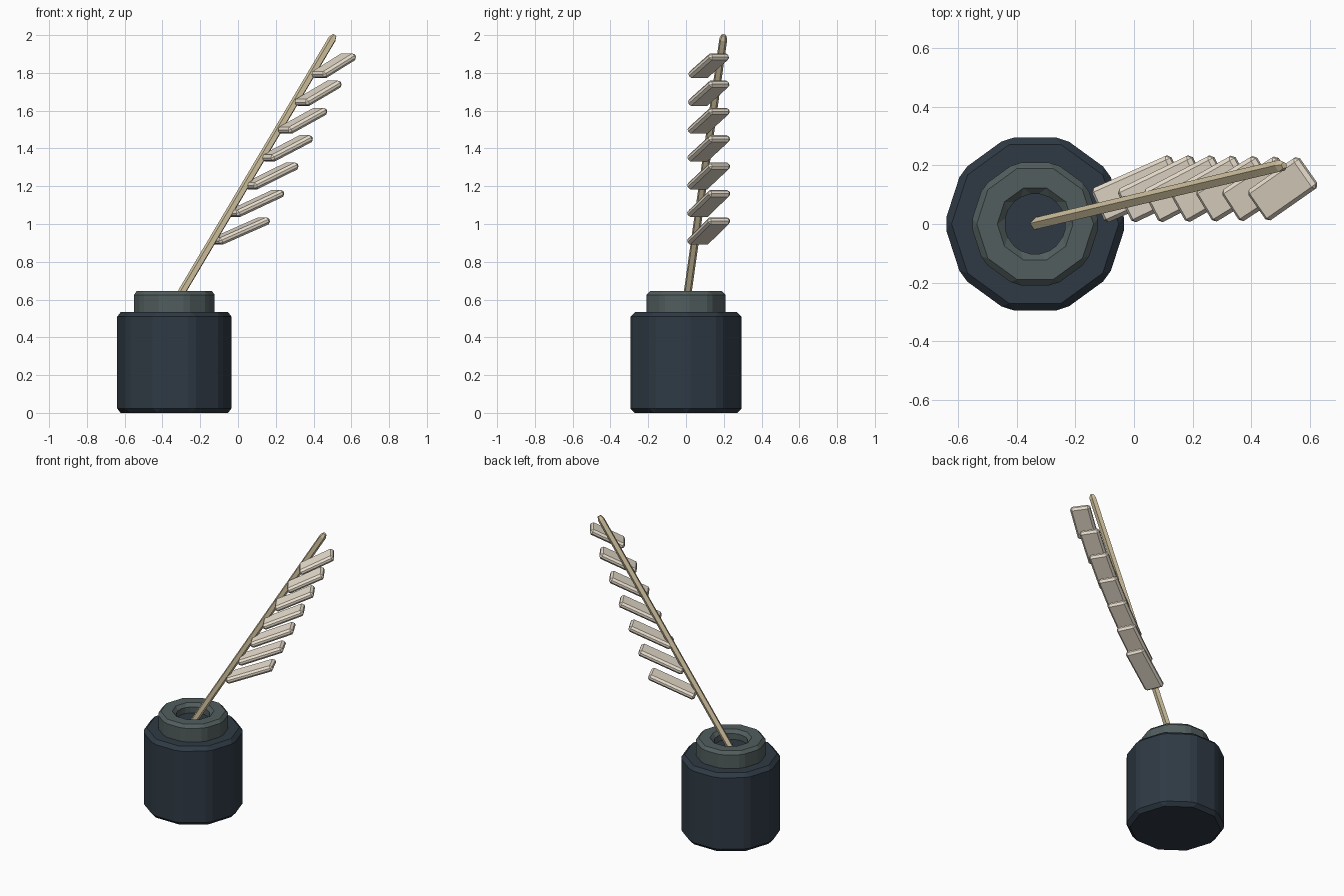
import bpy, bmesh, math
from mathutils import Vector, Matrix

if "Cube" in bpy.data.objects:
    bpy.data.objects.remove(bpy.data.objects["Cube"])


def material(name, rgb):
    m = bpy.data.materials.new(name)
    m.diffuse_color = (*rgb, 1)
    m.use_nodes = True
    m.node_tree.nodes["Principled BSDF"].inputs["Base Color"].default_value = m.diffuse_color
    return m


BLUE = material("dark_glass", (0.028, 0.042, 0.058))
GREY = material("neck_grey", (0.085, 0.11, 0.11))
TAN = material("shaft_tan", (0.66, 0.56, 0.36))
CREAM = material("barb_cream", (0.82, 0.74, 0.62))
POT_X = -0.337


def make(name, bm, mat, bevel=0):
    bmesh.ops.recalc_face_normals(bm, faces=bm.faces)
    me = bpy.data.meshes.new(name)
    bm.to_mesh(me)
    bm.free()
    me.materials.append(mat)
    ob = bpy.data.objects.new(name, me)
    bpy.context.collection.objects.link(ob)
    if bevel:
        mod = ob.modifiers.new("bevel", 'BEVEL')
        mod.width = bevel
        mod.segments = 1
        mod.limit_method = 'ANGLE'
    return ob


def lathe(profile, sides, closed=False):
    """Spin (radius, z) points; closed joins last ring to first, otherwise caps the ends."""
    bm = bmesh.new()
    rings = [[bm.verts.new((r * math.cos(2 * math.pi * i / sides),
                            r * math.sin(2 * math.pi * i / sides), z))
              for i in range(sides)] for r, z in profile]
    pairs = list(zip(rings, rings[1:]))
    if closed:
        pairs.append((rings[-1], rings[0]))
    else:
        bm.faces.new(rings[0][::-1])
        bm.faces.new(rings[-1])
    for a, b in pairs:
        for i in range(sides):
            j = (i + 1) % sides
            bm.faces.new((a[i], a[j], b[j], b[i]))
    return bm


# Inkwell body
body = make("inkwell_body", lathe([(0.31, 0), (0.31, 0.533)], 10), BLUE, 0.024)
body.location.x = POT_X

# Neck ring with an open mouth
neck = make("inkwell_neck", lathe([(0.22, 0.49), (0.22, 0.645),
                                   (0.108, 0.645), (0.108, 0.49)], 10, True), GREY, 0.02)
neck.location.x = POT_X

# Ink surface inside the neck
ink = make("ink", lathe([(0.112, 0.5), (0.112, 0.585)], 10), BLUE)
ink.location.x = POT_X

# Quill shaft, leaning out of the mouth
base, tip = Vector((-0.335, 0, 0.575)), Vector((0.512, 0.2, 2.0))
axis = tip - base
n = axis.length
shaft = make("quill_shaft", lathe([(0.022, 0), (0.022, n - 0.025), (0.012, n)], 5), TAN)
shaft.matrix_world = Matrix.Translation(base) @ axis.to_track_quat('Z', 'Y').to_matrix().to_4x4()

# Barbs: bevelled slabs, shorter and steeper towards the tip
COUNT = 7
for i in range(COUNT):
    t = i / (COUNT - 1)
    size = (0.315 - 0.08 * t, 0.128, 0.04)
    bm = bmesh.new()
    bmesh.ops.create_cube(bm, size=1)
    bmesh.ops.scale(bm, vec=size, verts=bm.verts)
    barb = make(f"quill_barb_{i + 1}", bm, CREAM, 0.013)
    barb.location = (0.013 + 0.494 * t, 0.12, 0.963 + 0.875 * t)
    barb.rotation_euler = (0, -math.radians(22 + 5 * t), math.radians(24 + 11 * t))
